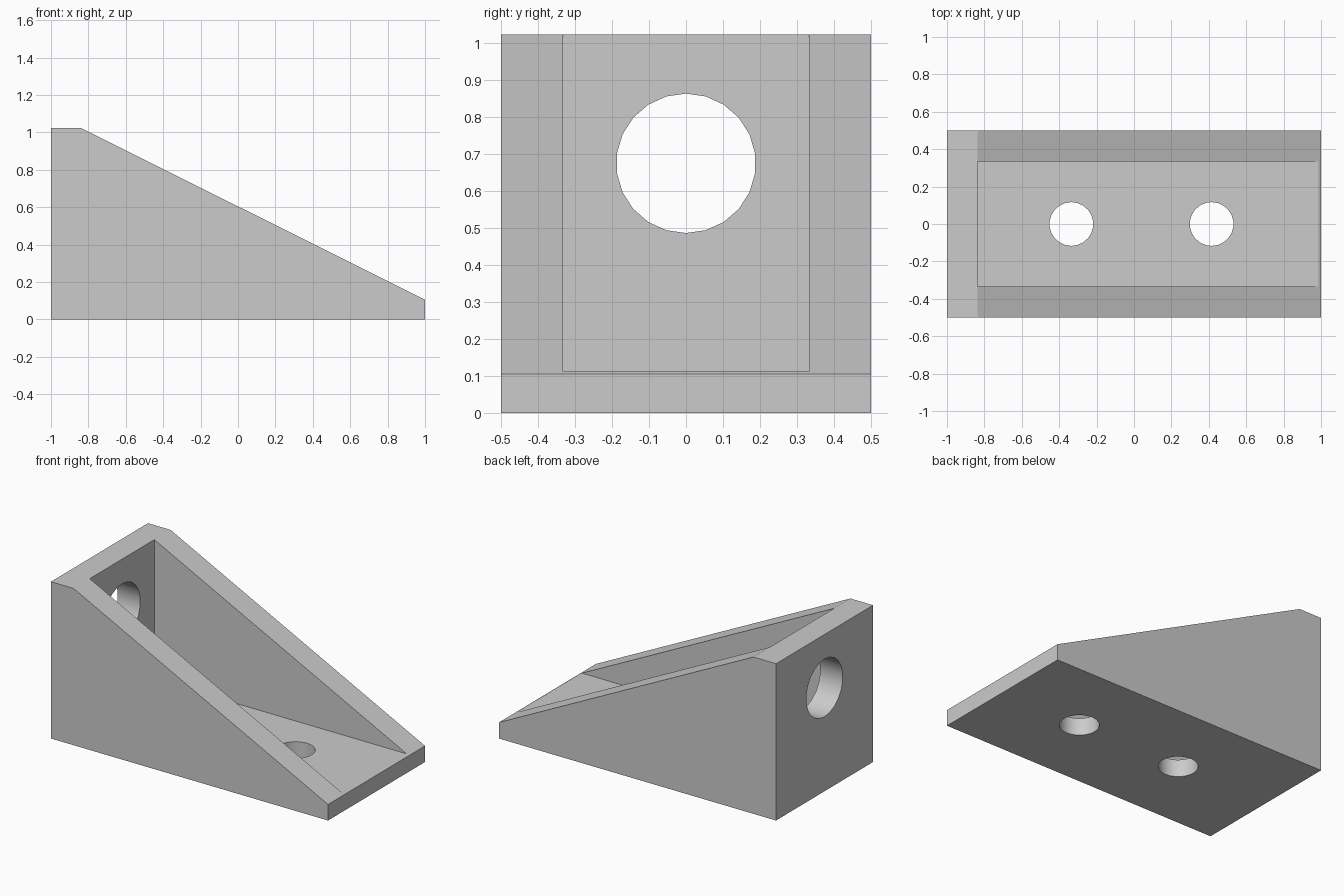
import bpy
import bmesh
from math import pi, radians

if "Cube" in bpy.data.objects:
    bpy.data.objects.remove(bpy.data.objects["Cube"], do_unlink=True)

HALF_WIDTH = 0.5
WALL = 0.167
BACK_X = -0.837
FLOOR_Z = 0.1125
TOP_Z = 1.023
LIP_Z = 0.105
SIDES = 22

# Single grey material
grey = bpy.data.materials.new("light grey")
grey.use_nodes = True
grey.diffuse_color = (0.6, 0.6, 0.6, 1)
grey.node_tree.nodes["Principled BSDF"].inputs["Base Color"].default_value = grey.diffuse_color


def extrude_profile(name, profile, half_width):
    """Solid made from an x-z profile, extruded across y."""
    bm = bmesh.new()
    face = bm.faces.new([bm.verts.new((x, -half_width, z)) for x, z in profile])
    side = bmesh.ops.extrude_face_region(bm, geom=[face])["geom"]
    verts = [v for v in side if isinstance(v, bmesh.types.BMVert)]
    bmesh.ops.translate(bm, verts=verts, vec=(0, 2 * half_width, 0))
    bmesh.ops.recalc_face_normals(bm, faces=bm.faces)
    mesh = bpy.data.meshes.new(name)
    bm.to_mesh(mesh)
    bm.free()
    mesh.materials.append(grey)
    obj = bpy.data.objects.new(name, mesh)
    bpy.context.collection.objects.link(obj)
    return obj


def hole_cutter(name, radius, location, rotation=(0, 0, 0)):
    bpy.ops.mesh.primitive_cylinder_add(vertices=SIDES, radius=radius, depth=0.5,
                                        location=location, rotation=rotation)
    obj = bpy.context.object
    obj.name = name
    obj.data.materials.append(grey)
    return obj


# Wedge body with a sloping top
bracket = extrude_profile(
    "angle_bracket",
    [(-1, 0), (1, 0), (1, LIP_Z), (BACK_X, TOP_Z), (-1, TOP_Z)], HALF_WIDTH)

# Cavity between the side walls, then the mounting holes
cutters = [
    extrude_profile("cavity_cutter",
                    [(BACK_X, FLOOR_Z), (1.2, FLOOR_Z), (1.2, 1.5), (BACK_X, 1.5)],
                    HALF_WIDTH - WALL),
    hole_cutter("back_hole_cutter", 0.1885, (-1, 0, 0.6745), (pi / 2, 0, pi / 2)),
]
for x in (-0.335, 0.415):
    cutters.append(hole_cutter("floor_hole_cutter", 0.117, (x, 0, 0)))

bpy.ops.object.select_all(action="DESELECT")
bracket.select_set(True)
bpy.context.view_layer.objects.active = bracket
for cutter in cutters:
    cutter.hide_render = True
    cut = bracket.modifiers.new(cutter.name, "BOOLEAN")
    cut.operation = "DIFFERENCE"
    cut.solver = "EXACT"
    cut.object = cutter
    bpy.ops.object.modifier_apply(modifier=cut.name)
for cutter in cutters:
    bpy.data.objects.remove(cutter, do_unlink=True)

# Smooth hole walls, crisp outer edges
bpy.ops.object.shade_smooth_by_angle(angle=radians(20))
